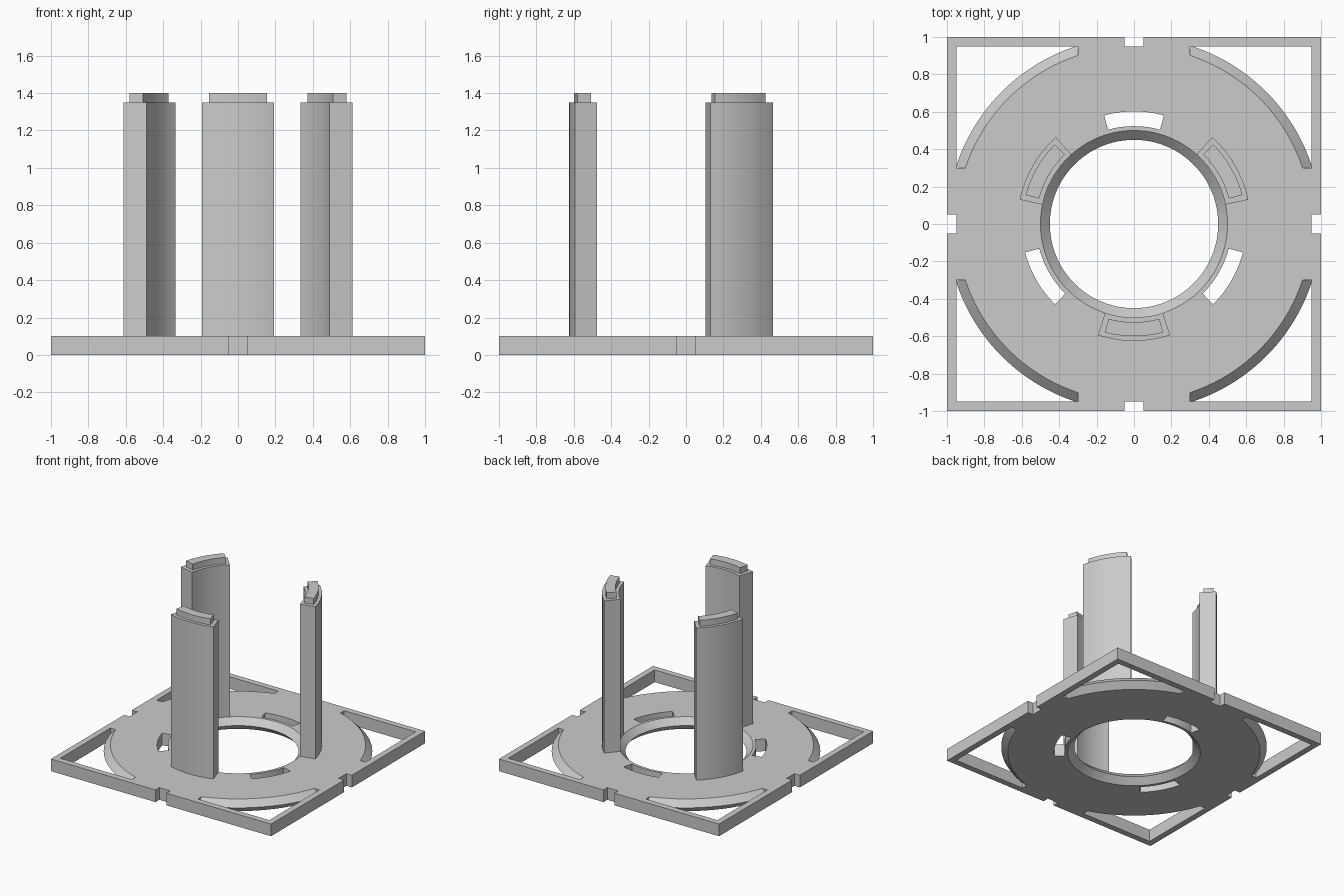
import bpy, bmesh
from math import sin, cos, pi, radians

if "Cube" in bpy.data.objects:
    bpy.data.objects.remove(bpy.data.objects["Cube"])

grey = bpy.data.materials.new("plain_grey")
grey.use_nodes = True
grey.diffuse_color = (0.6, 0.6, 0.6, 1)
grey.node_tree.nodes["Principled BSDF"].inputs["Base Color"].default_value = (0.6, 0.6, 0.6, 1)


def finish(name, bm):
    """Turn a bmesh into a grey object."""
    bmesh.ops.recalc_face_normals(bm, faces=bm.faces)
    mesh = bpy.data.meshes.new(name)
    bm.to_mesh(mesh)
    bm.free()
    mesh.materials.append(grey)
    obj = bpy.data.objects.new(name, mesh)
    bpy.context.collection.objects.link(obj)
    return obj


def loft(name, rings):
    """Solid through a stack of equal-sized rings, capped at both ends."""
    bm = bmesh.new()
    rows = [[bm.verts.new(p) for p in ring] for ring in rings]
    n = len(rows[0])
    for low, high in zip(rows, rows[1:]):
        for i in range(n):
            j = (i + 1) % n
            bm.faces.new((low[i], low[j], high[j], high[i]))
    bm.faces.new(rows[0])
    bm.faces.new(rows[-1])
    return finish(name, bm)


def lathe(name, profile, n=128):
    angles = [2 * pi * (i + 0.5) / n for i in range(n)]
    return loft(name, [[(r * cos(a), r * sin(a), z) for a in angles] for r, z in profile])


def box(name, x0, x1, y0, y1, z0, z1):
    return loft(name, [[(x0, y0, z), (x1, y0, z), (x1, y1, z), (x0, y1, z)] for z in (z0, z1)])


def arc_block(name, centre, half, r0, r1, z0, z1, n=12):
    """Upright block with an annular-sector footprint (angles in degrees)."""
    angles = [radians(centre - half + 2 * half * i / n) for i in range(n + 1)]
    outline = [(r1 * cos(a), r1 * sin(a)) for a in angles]
    outline += [(r0 * cos(a), r0 * sin(a)) for a in reversed(angles)]
    return loft(name, [[(x, y, z) for x, y in outline] for z in (z0, z1)])


def cut(target, cutter, remove=True):
    mod = target.modifiers.new("cut", "BOOLEAN")
    mod.operation, mod.solver, mod.object = "DIFFERENCE", "EXACT", cutter
    bpy.context.view_layer.objects.active = target
    bpy.ops.object.modifier_apply(modifier=mod.name)
    if remove:
        bpy.data.objects.remove(cutter)


def smooth(obj):
    bpy.ops.object.select_all(action="DESELECT")
    obj.select_set(True)
    bpy.context.view_layer.objects.active = obj
    bpy.ops.object.shade_smooth_by_angle(angle=radians(30))


T = 0.1  # plate thickness

# Square base plate
plate = box("base_plate", -1, 1, -1, 1, 0, T)

# Corner windows, bounded inside by a disc with a V-shaped rim
disc = lathe("disc_helper", [(0.95, -0.2), (0.95, 0), (1, T / 2), (0.95, T), (0.95, 0.3)])
disc.hide_render = True
for sx in (-1, 1):
    for sy in (-1, 1):
        xs, ys = sorted((0.3 * sx, 0.95 * sx)), sorted((0.3 * sy, 0.95 * sy))
        window = box("window_cutter", *xs, *ys, -0.1, 0.2)
        cut(window, disc, remove=False)
        cut(plate, window)
bpy.data.objects.remove(disc)

# Notches at the middle of each side
for s in (-1, 1):
    edge = sorted((0.95 * s, 1.1 * s))
    cut(plate, box("notch_cutter", *edge, -0.05, 0.05, -0.1, 0.2))
    cut(plate, box("notch_cutter", -0.05, 0.05, *edge, -0.1, 0.2))

# Central hole with a V-shaped rim
cut(plate, lathe("hole_cutter", [(0.5, -0.1), (0.5, 0), (0.45, T / 2), (0.5, T), (0.5, 0.2)]))

# Slots that receive tenons, between the pillars
for angle in (90, 210, 330):
    cut(plate, arc_block("slot_cutter", angle, 15.4, 0.523, 0.602, -0.1, 0.2))
smooth(plate)

# Curved pillars with a smaller tenon on top
for name, angle in (("front", 270), ("back_left", 30), ("back_right", 150)):
    smooth(arc_block(name + "_pillar", angle, 18, 0.5, 0.625, T, 1.35))
    smooth(arc_block(name + "_tenon", angle, 15, 0.525, 0.6, 1.35, 1.4))
